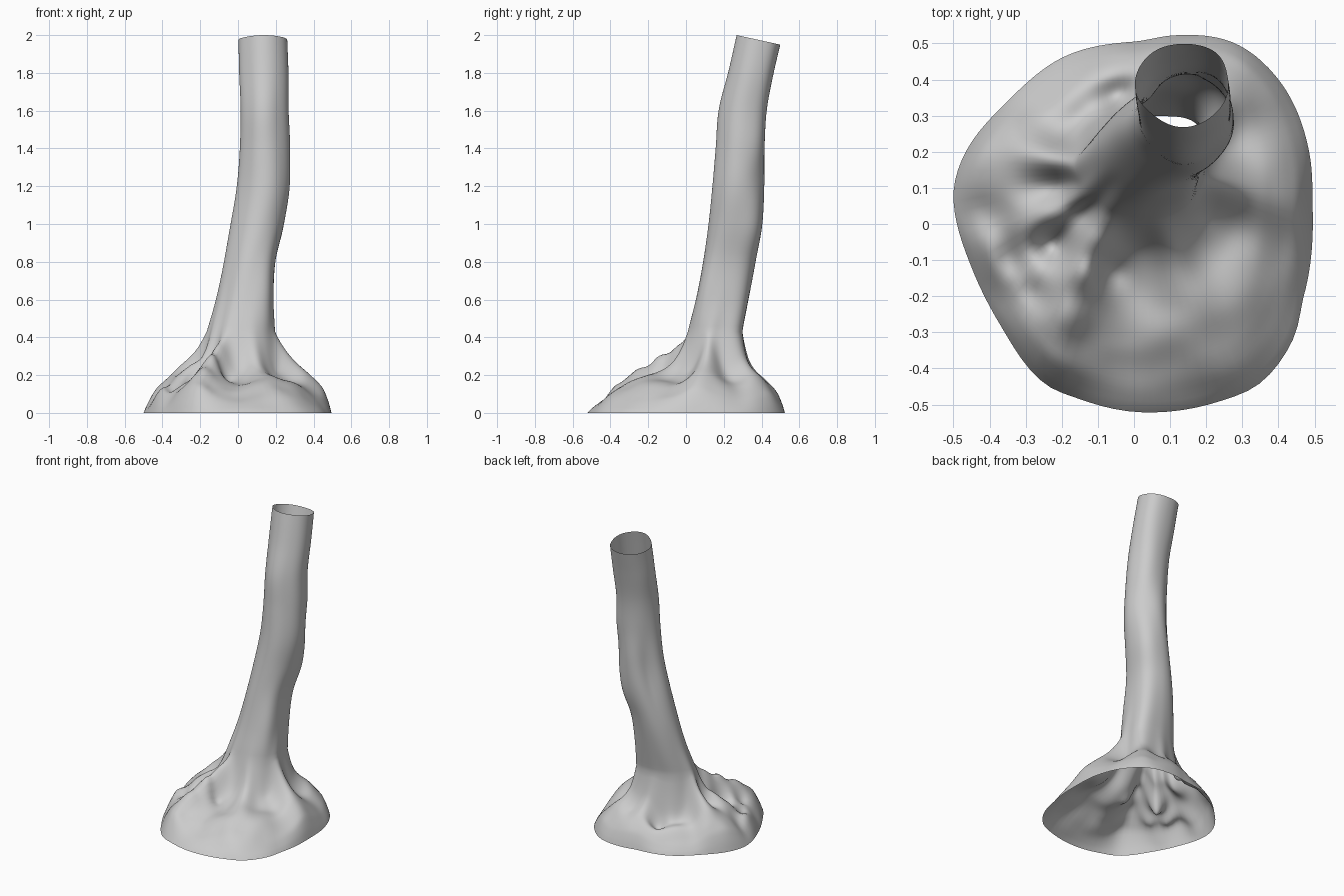
import bpy, bmesh
from math import sin, cos, radians, degrees, atan2, exp, hypot
from mathutils import Vector, noise

if "Cube" in bpy.data.objects:
    bpy.data.objects.remove(bpy.data.objects["Cube"])

N = 112            # points around each ring
CX, CY = 0.02, 0.15  # trunk foot, where the roots start


def curve(keys, v):
    """Smooth (Catmull-Rom style) interpolation of (position, value...) keys."""
    i = 0
    while i < len(keys) - 2 and v > keys[i + 1][0]:
        i += 1
    a, b = keys[i], keys[i + 1]
    p, q = keys[max(i - 1, 0)], keys[min(i + 2, len(keys) - 1)]
    h = b[0] - a[0]
    t = min(max((v - a[0]) / h, 0), 1)
    out = []
    for k in range(1, len(a)):
        m0 = (b[k] - p[k]) / (b[0] - p[0]) * h
        m1 = (q[k] - a[k]) / (q[0] - a[0]) * h
        out.append((2*t**3 - 3*t*t + 1)*a[k] + (t**3 - 2*t*t + t)*m0
                   + (3*t*t - 2*t**3)*b[k] + (t**3 - t*t)*m1)
    return out


def bell(a, c, w):
    d = (a - c + 180) % 360 - 180
    return exp(-(d / w) ** 2)


# trunk extents: z, x min, x max, y min, y max
TRUNK = [(0.43, -0.168, 0.195, 0.0, 0.298), (0.6, -0.12, 0.185, 0.05, 0.33),
         (0.8, -0.075, 0.195, 0.09, 0.365), (1.0, -0.04, 0.24, 0.12, 0.40),
         (1.2, -0.01, 0.275, 0.14, 0.415), (1.4, 0.008, 0.275, 0.155, 0.415),
         (1.6, 0.012, 0.265, 0.17, 0.425), (1.8, 0.003, 0.265, 0.225, 0.46),
         (1.97, 0.0, 0.26, 0.268, 0.497)]

# ground outline, as seen from above
RIM = [(.495, .03), (.485, .2), (.40, .40), (.28, .50), (.12, .523), (0, .505), (-.2, .46),
       (-.35, .34), (-.48, .17), (-.5, .08), (-.45, -.12), (-.37, -.28), (-.25, -.44),
       (-.15, -.485), (0, -.52), (.24, -.49), (.35, -.44), (.44, -.32), (.47, -.2)]
polar = sorted((degrees(atan2(y - CY, x - CX)) % 360, hypot(x - CX, y - CY)) for x, y in RIM)
polar = [(a - 360, r) for a, r in polar[-3:]] + polar + [(a + 360, r) for a, r in polar[:3]]

# roots: angle, angular width, strength
ROOTS = [(-10, 17, 1), (-70, 12, .4), (-120, 15, 1), (-152, 11, .75),
         (172, 14, 1), (85, 16, .6), (45, 18, .6)]
# height profiles from trunk foot to rim along a root and along a hollow
RIDGE = [(0, .43), (.12, .365), (.32, .29), (.6, .205), (.84, .135), (.93, .075), (1, .004)]
HOLLOW = [(0, .43), (.06, .325), (.16, .22), (.32, .16), (.6, .128), (.84, .062), (1, .004)]
# local dents and lumps: x, y, height, size
DENTS = [(-.03, .35, -.075, .06), (-.07, -.13, -.05, .045), (.16, .04, -.04, .045),
         (-.22, -.06, -.06, .045), (-.2, .05, -.03, .04), (-.14, .28, -.03, .05),
         (-.34, -.1, -.03, .04), (-.28, -.19, -.03, .035), (-.34, .14, .03, .08),
         (-.13, -.14, .04, .045), (-.18, -.27, .04, .06), (-.22, -.38, .04, .07),
         (.27, -.2, .02, .12)]


def root_weight(a):
    return min(1, sum(s * bell(a, c, w) for c, w, s in ROOTS))


def trunk_point(a, z):
    def at(height, size):
        return exp(-((z - height) / size) ** 2)
    x0, x1, y0, y1 = curve(TRUNK, z)
    c, s = cos(radians(a)), sin(radians(a))
    low = max(0, 1 - (z - .43) / .4)
    k = 1 - .08 * low ** 2 * (1 - root_weight(a))                  # fluted foot
    k += (.1 + .16 * low + .1 * at(.95, .13) - .13 * at(1.25, .13)) * bell(a, 45, 28)  # back corner
    k -= .09 * bell(a, 225, 30)
    k += (.15 * at(.65, .25) - .06 * at(1.6, .3)) * bell(a, 315, 25)  # front right rib
    k -= .22 * bell(a, 138, 24) * at(1.1, .24)                     # long back groove
    k += .03 * noise.noise(Vector((c * 1.3, s * 1.3, z * 2.6)))
    return Vector(((x0 + x1) / 2 + (x1 - x0) / 2 * c * k,
                   (y0 + y1) / 2 + (y1 - y0) / 2 * s * k, z))


def root_point(a, t):
    foot = trunk_point(a, .43)
    r = curve(polar, a % 360)[0]
    x = foot.x + (CX + r * cos(radians(a)) - foot.x) * t
    y = foot.y + (CY + r * sin(radians(a)) - foot.y) * t
    w = root_weight(a + 10 * noise.noise(Vector((x * 5, y * 5, 3))) * t)
    z = w * curve(RIDGE, t)[0] + (1 - w) * curve(HOLLOW, t)[0]
    fade = min(1, t * 6) * min(1, (1 - t) * 4)
    for dx, dy, h, size in DENTS:
        z += fade * h * exp(-((x - dx) ** 2 + (y - dy) ** 2) / size ** 2)
    rough = .012 + .03 * bell(a, -150, 45)                         # knotty left side
    z += fade * rough * noise.noise(Vector((x * 9, y * 9, 1)))
    return Vector((x, y, max(z, .003 * (1 - t))))


# ring stack: rim, roots, trunk, slanted open top
angles = [360 * i / N for i in range(N)]
rings = [[root_point(a, 1 - j / 36) for a in angles] for j in range(36)]
for p in rings[0]:
    p.z = 0.0
for j in range(53):
    z = .43 + 1.54 * j / 52
    ring = [trunk_point(a, z) for a in angles]
    slant = max(0, (z - 1.5) / .47)
    y0, y1 = curve(TRUNK, z)[2:]
    for p in ring:
        p.z += slant * (.03 - .05 * (p.y - y0) / (y1 - y0))
    rings.append(ring)

bm = bmesh.new()
rows = [[bm.verts.new(p) for p in ring] for ring in rings]
for lo, hi in zip(rows, rows[1:]):
    for i in range(N):
        k = (i + 1) % N
        bm.faces.new((lo[i], lo[k], hi[k], hi[i]))
inner = [v for row in rows[3:-3] for v in row]
bmesh.ops.smooth_vert(bm, verts=inner, factor=.4, use_axis_x=True, use_axis_y=True, use_axis_z=True)
mesh = bpy.data.meshes.new("tree_trunk")
bm.to_mesh(mesh)
bm.free()
trunk = bpy.data.objects.new("tree_trunk", mesh)
bpy.context.collection.objects.link(trunk)
for f in mesh.polygons:
    f.use_smooth = True
